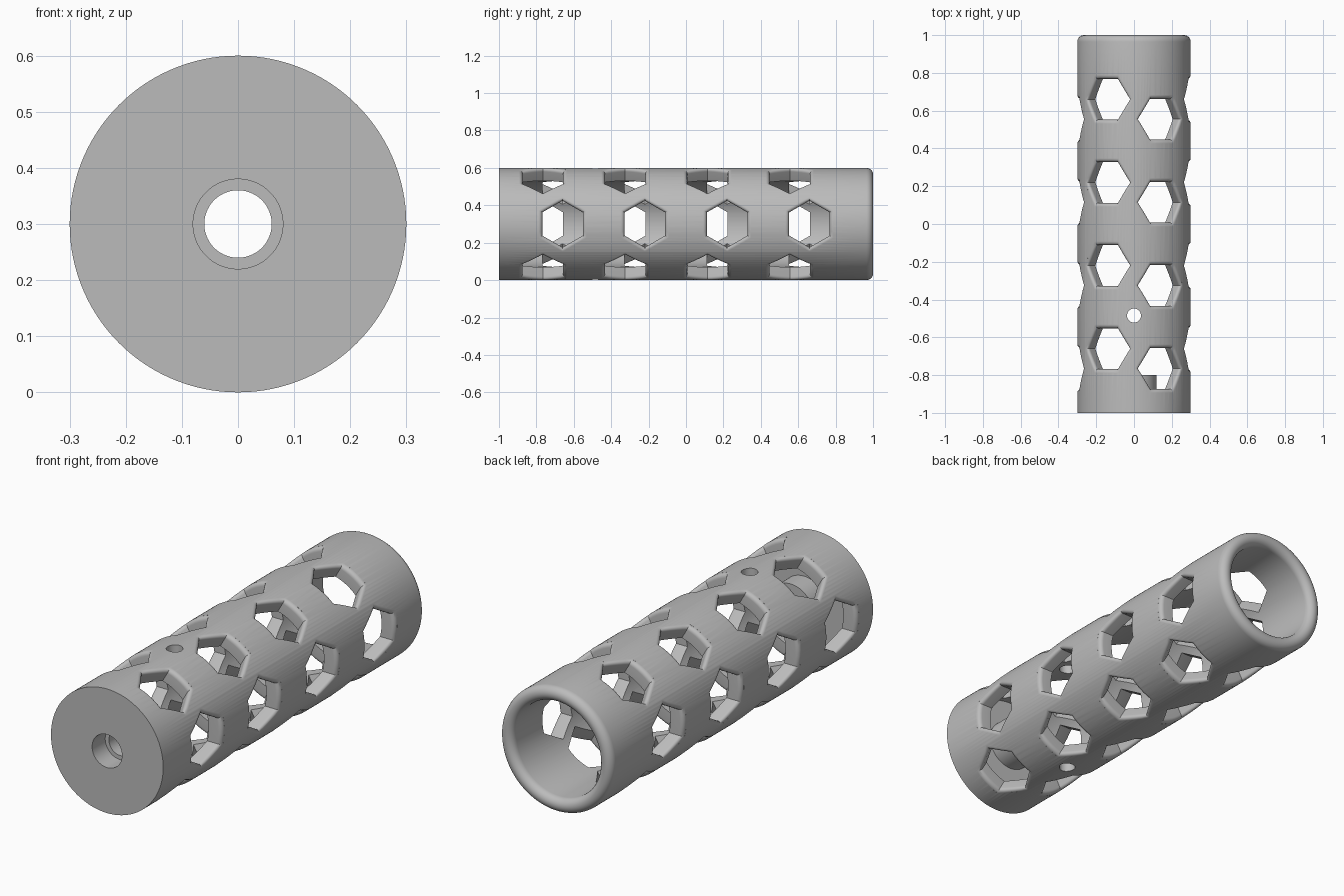
import bpy, bmesh, math
from mathutils import Matrix, Vector

cube = bpy.data.objects.get("Cube")
if cube:
    bpy.data.objects.remove(cube, do_unlink=True)

R, BORE, AXIS_Z = 0.3, 0.23, 0.3
RIM = (R - BORE) / 2
SEGMENTS = 120
HEX_FLAT, FILLET = 0.108, 0.02

grey = bpy.data.materials.new("plain grey")
grey.use_nodes = True
grey.diffuse_color = (0.5, 0.5, 0.5, 1)
grey.node_tree.nodes["Principled BSDF"].inputs["Base Color"].default_value = (0.5, 0.5, 0.5, 1)


def make_object(name, bm):
    bmesh.ops.recalc_face_normals(bm, faces=bm.faces)
    mesh = bpy.data.meshes.new(name)
    bm.to_mesh(mesh)
    bm.free()
    mesh.materials.append(grey)
    obj = bpy.data.objects.new(name, mesh)
    bpy.context.collection.objects.link(obj)
    return obj


def bridge(bm, a, b):
    for i in range(len(a)):
        j = (i + 1) % len(a)
        bm.faces.new((a[i], a[j], b[j], b[i]))


# Tube with a rounded rear rim, closed front, inner boss and stepped bore
def lathe_tube():
    profile = [(0.08, -1), (R, -1)]
    for k in range(13):
        a = math.pi * k / 12
        profile.append((R - RIM + RIM * math.cos(a), 1 - RIM + RIM * math.sin(a)))
    profile += [(BORE, -0.9), (0.12, -0.9), (0.12, -0.8),
                (0.06, -0.8), (0.06, -0.9), (0.08, -0.9)]
    bm = bmesh.new()
    rings = []
    for s in range(SEGMENTS):
        a = 2 * math.pi * s / SEGMENTS
        rings.append([bm.verts.new((r * math.cos(a), y, AXIS_Z + r * math.sin(a)))
                      for r, y in profile])
    for s in range(SEGMENTS):
        bridge(bm, rings[s], rings[(s + 1) % SEGMENTS])
    return make_object("vented_tube", bm)


# Outline of a hexagon with its points across the tube
def hex_outline(flat, steps=5):
    rad = flat / math.cos(math.pi / 6)
    corners = [Vector((rad * math.cos(k * math.pi / 3), rad * math.sin(k * math.pi / 3)))
               for k in range(6)]
    return [corners[k].lerp(corners[(k + 1) % 6], t / steps)
            for k in range(6) for t in range(steps)]


# Hexagonal vent cutter, flared so its outer edge is filleted along the curve
def add_vent(bm, angle, y):
    levels = [(0.215, 0)]
    for k in range(7):
        a = math.pi / 2 * k / 6
        levels.append((R - FILLET + FILLET * math.sin(a), FILLET * (1 - math.cos(a))))
    levels.append((R + 0.03, FILLET))
    out = Vector((math.cos(angle), 0, math.sin(angle)))
    side = Vector((-math.sin(angle), 0, math.cos(angle)))
    centre = Vector((0, y, AXIS_Z))
    rings = []
    for radius, grow in levels:
        rings.append([bm.verts.new(centre + side * p.x + Vector((0, p.y, 0))
                                   + out * math.sqrt(radius ** 2 - p.x ** 2))
                      for p in hex_outline(HEX_FLAT + grow)])
    for a, b in zip(rings, rings[1:]):
        bridge(bm, a, b)
    for ring, (radius, grow) in ((rings[0], levels[0]), (rings[-1], levels[-1])):
        tip = bm.verts.new(centre + out * radius)
        for i in range(len(ring)):
            bm.faces.new((ring[i], ring[(i + 1) % len(ring)], tip))


tube = lathe_tube()

# Six columns of four vents, alternate columns shifted along the tube
bm = bmesh.new()
for column in range(6):
    for row in range(4):
        add_vent(bm, column * math.pi / 3, 0.66 - 0.44 * row - 0.105 * (column % 2))

# Vertical pin hole through both walls
bmesh.ops.create_cone(bm, cap_ends=True, segments=32, radius1=0.037, radius2=0.037,
                      depth=0.8, matrix=Matrix.Translation((0, -0.485, AXIS_Z)))
cutter = make_object("vent_cutter", bm)
cutter.hide_render = True

cut = tube.modifiers.new("vents", 'BOOLEAN')
cut.operation = 'DIFFERENCE'
cut.solver = 'EXACT'
cut.object = cutter
bpy.context.view_layer.objects.active = tube
tube.select_set(True)
bpy.ops.object.modifier_apply(modifier=cut.name)
bpy.data.objects.remove(cutter, do_unlink=True)
bpy.ops.object.shade_smooth_by_angle(angle=math.radians(30))
